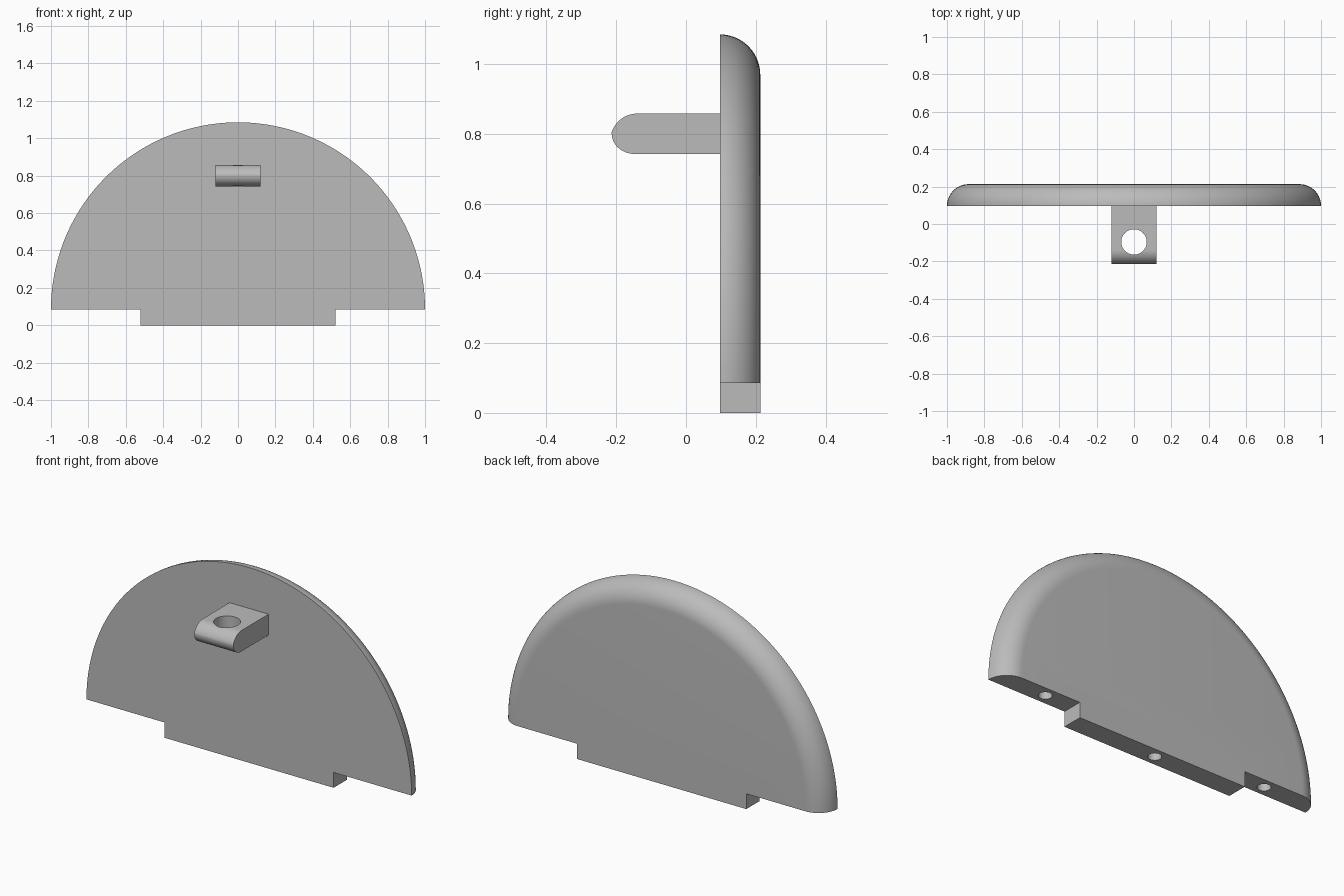
import bpy, bmesh
from math import sin, cos, pi, radians

if "Cube" in bpy.data.objects:
    bpy.data.objects.remove(bpy.data.objects["Cube"])

FRONT, BACK = 0.097, 0.213      # plate faces along y
STEP = 0.085                    # height of the plate's straight edge
THICK = BACK - FRONT
MID = (FRONT + BACK) / 2

grey = bpy.data.materials.new("plain grey")
grey.use_nodes = True
colour = (0.5, 0.5, 0.5, 1)
grey.diffuse_color = colour
grey.node_tree.nodes["Principled BSDF"].inputs["Base Color"].default_value = colour


def add_object(name, bm):
    bmesh.ops.recalc_face_normals(bm, faces=bm.faces)
    mesh = bpy.data.meshes.new(name)
    bm.to_mesh(mesh)
    bm.free()
    mesh.materials.append(grey)
    obj = bpy.data.objects.new(name, mesh)
    bpy.context.collection.objects.link(obj)
    return obj


def extrude(name, points, offset):
    """Close a ring of points into a face and push it into a solid."""
    bm = bmesh.new()
    face = bm.faces.new([bm.verts.new(p) for p in points])
    out = bmesh.ops.extrude_face_region(bm, geom=[face])["geom"]
    verts = [v for v in out if isinstance(v, bmesh.types.BMVert)]
    bmesh.ops.translate(bm, verts=verts, vec=offset)
    return add_object(name, bm)


def boolean(obj, other, operation):
    mod = obj.modifiers.new(operation, "BOOLEAN")
    mod.object, mod.operation, mod.solver = other, operation, "EXACT"
    bpy.context.view_layer.objects.active = obj
    bpy.ops.object.modifier_apply(modifier=mod.name)
    bpy.data.objects.remove(other)


def drill(obj, x, y, z, radius, depth):
    """Cut a vertical round hole upwards from z."""
    ring = [(x + radius * cos(2 * pi * i / 48), y + radius * sin(2 * pi * i / 48), z)
            for i in range(48)]
    boolean(obj, extrude("drill", ring, (0, 0, depth)), "DIFFERENCE")


def smooth(obj):
    bpy.ops.object.select_all(action="DESELECT")
    obj.select_set(True)
    bpy.context.view_layer.objects.active = obj
    bpy.ops.object.shade_smooth_by_angle(angle=radians(25))


# Half-round plate: nested half rings that shrink towards the back
SEG, ROUND = 96, 14
bm = bmesh.new()
rings = []
for j in range(ROUND + 1):
    a = pi / 2 * j / ROUND
    r = 1 - THICK + THICK * cos(a)
    rings.append([bm.verts.new((r * cos(pi * i / SEG), FRONT + THICK * sin(a),
                                STEP + r * sin(pi * i / SEG))) for i in range(SEG + 1)])
for lower, upper in zip(rings, rings[1:]):
    for i in range(SEG):
        bm.faces.new((lower[i], lower[i + 1], upper[i + 1], upper[i]))
bm.faces.new(rings[0])
bm.faces.new(rings[-1])
bm.faces.new([ring[0] for ring in rings] + [ring[-1] for ring in reversed(rings)])
plate = add_object("half_round_plate", bm)

# Tab below the straight edge, overlapping into the plate
tab = extrude("tab", [(-0.52, FRONT, 0), (0.52, FRONT, 0),
                      (0.52, FRONT, STEP + 0.03), (-0.52, FRONT, STEP + 0.03)],
              (0, THICK, 0))
boolean(plate, tab, "UNION")

# Peg holes in the underside
for x, z in ((-0.69, STEP), (0, 0), (0.69, STEP)):
    drill(plate, x, MID, z - 0.02, 0.034, 0.17)
smooth(plate)

# Lug with a rounded nose and a vertical eye
TOP, BOTTOM, WIDTH = 0.858, 0.742, 0.24
nose = []
for i in range(13):             # upper arc, falling to the tip
    a = radians(72) * i / 12
    nose.append((-0.14 - 0.0768 * sin(a), TOP - 0.0768 * (1 - cos(a))))
for i in range(13):             # lower arc, running back underneath
    a = pi / 2 * i / 12
    nose.append((-0.145 - 0.068 * cos(a), BOTTOM + 0.058 * (1 - sin(a))))
profile = [(FRONT, TOP)] + nose + [(FRONT, BOTTOM)]
lug = extrude("lug", [(-WIDTH / 2, y, z) for y, z in profile], (WIDTH, 0, 0))
drill(lug, 0, -0.096, 0.6, 0.068, 0.4)
smooth(lug)
